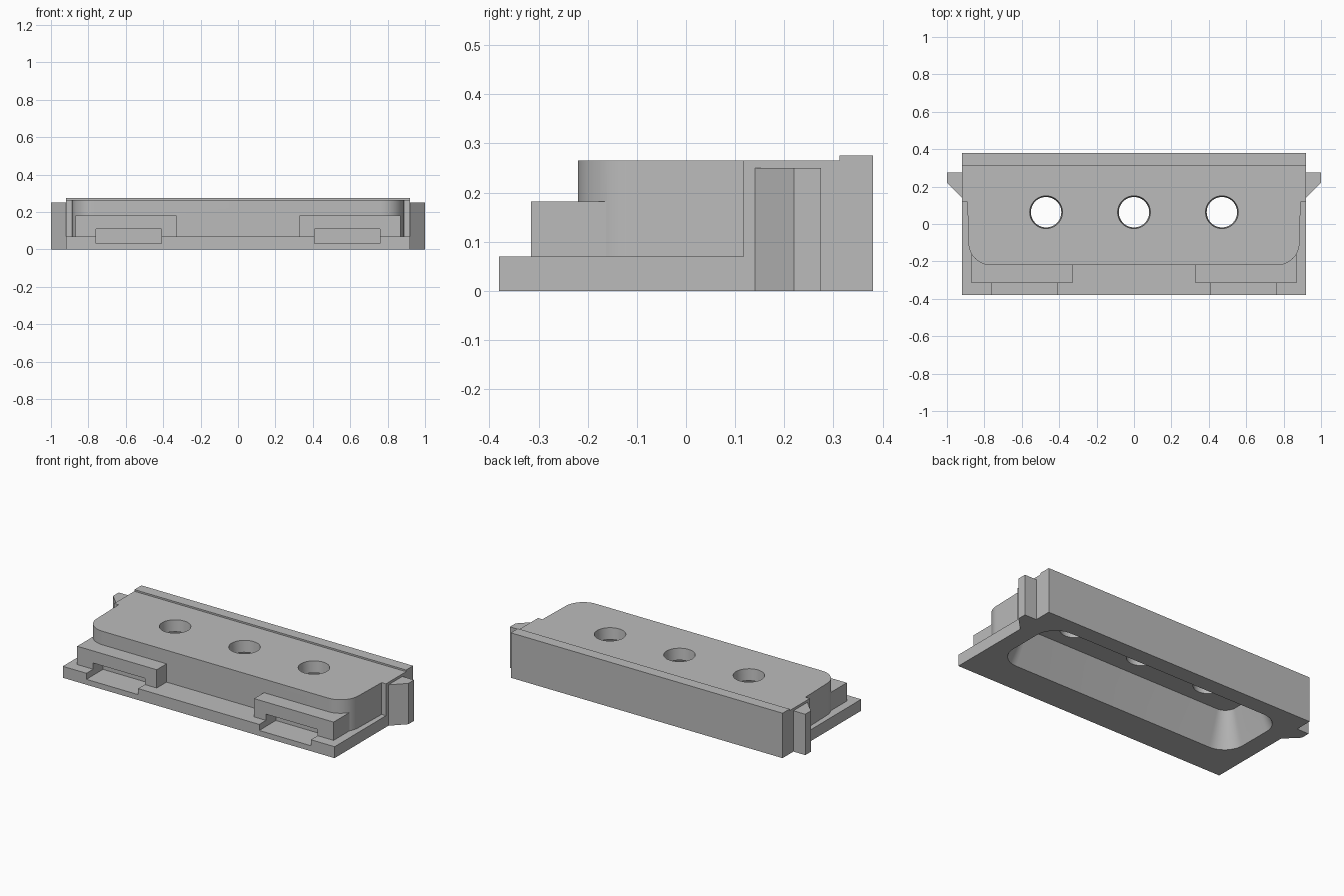
import bpy
from math import cos, sin, pi, radians

cube = bpy.data.objects.get("Cube")
if cube:
    bpy.data.objects.remove(cube, do_unlink=True)

grey = bpy.data.materials.new("plain_grey")
grey.use_nodes = True
colour = (0.5, 0.5, 0.5, 1)
grey.diffuse_color = colour
grey.node_tree.nodes["Principled BSDF"].inputs["Base Color"].default_value = colour


def loft(name, bottom, top, z0, z1):
    """Solid between two matching counter-clockwise outlines."""
    n = len(bottom)
    verts = [(x, y, z0) for x, y in bottom] + [(x, y, z1) for x, y in top]
    faces = [tuple(reversed(range(n))), tuple(range(n, 2 * n))]
    faces += [(i, (i + 1) % n, (i + 1) % n + n, i + n) for i in range(n)]
    mesh = bpy.data.meshes.new(name)
    mesh.from_pydata(verts, [], faces)
    mesh.materials.append(grey)
    obj = bpy.data.objects.new(name, mesh)
    bpy.context.collection.objects.link(obj)
    return obj


def box(name, x0, x1, y0, y1, z0, z1):
    outline = [(x0, y0), (x1, y0), (x1, y1), (x0, y1)]
    return loft(name, outline, outline, z0, z1)


def arc(cx, cy, r, start, end, steps=12):
    angles = [start + (end - start) * i / steps for i in range(steps + 1)]
    return [(cx + r * cos(radians(a)), cy + r * sin(radians(a))) for a in angles]


def rounded_rect(hx, y0, y1, r):
    return (arc(-hx + r, y0 + r, r, 180, 270) + arc(hx - r, y0 + r, r, 270, 360)
            + arc(hx - r, y1 - r, r, 0, 90) + arc(-hx + r, y1 - r, r, 90, 180))


def combine(target, other, operation):
    mod = target.modifiers.new(operation.lower(), 'BOOLEAN')
    mod.operation = operation
    mod.solver = 'EXACT'
    mod.object = other
    bpy.context.view_layer.objects.active = target
    bpy.ops.object.modifier_apply(modifier=mod.name)


def absorb(target, other, operation):
    combine(target, other, operation)
    bpy.data.objects.remove(other, do_unlink=True)


# Main housing: flat base, round-cornered upper body, wider rear block and rail
housing = box("housing", -0.92, 0.92, -0.38, 0.38, 0, 0.07)
r = 0.12
upper = (arc(-0.885 + r, -0.22 + r, r, 180, 270) + arc(0.885 - r, -0.22 + r, r, 270, 360)
         + [(0.893, 0.2), (-0.893, 0.2)])
absorb(housing, loft("upper", upper, upper, 0.03, 0.265), 'UNION')
absorb(housing, box("rear", -0.92, 0.92, 0.117, 0.38, 0, 0.265), 'UNION')
absorb(housing, box("rail", -0.92, 0.92, 0.312, 0.38, 0.2, 0.275), 'UNION')

# Front clip blocks wrap the front corners
for side in (-1, 1):
    x0, x1 = sorted((side * 0.33, side * 0.868))
    absorb(housing, box("clip", x0, x1, -0.315, -0.14, 0.05, 0.182), 'UNION')

# Wedge lugs on both ends
lug = [(0.9, 0.12), (1, 0.22), (1, 0.275), (0.9, 0.275)]
mirrored = [(-x, y) for x, y in reversed(lug)]
absorb(housing, loft("lug", lug, lug, 0, 0.25), 'UNION')
absorb(housing, loft("lug", mirrored, mirrored, 0, 0.25), 'UNION')

# Slots under the clips
for side in (-1, 1):
    x0, x1 = sorted((side * 0.41, side * 0.76))
    absorb(housing, box("slot", x0, x1, -0.5, -0.22, 0.033, 0.108), 'DIFFERENCE')

# Tapered hollow underneath
absorb(housing, loft("hollow", rounded_rect(0.81, -0.18, 0.28, 0.13),
                     rounded_rect(0.735, -0.095, 0.205, 0.07), 0, 0.195), 'DIFFERENCE')

# Three slightly flared holes through the top
for x in (-0.47, 0, 0.47):
    hole = loft("hole", arc(x, 0.063, 0.079, 0, 352.5, 47),
                arc(x, 0.063, 0.088, 0, 352.5, 47), 0.17, 0.27)
    absorb(housing, hole, 'DIFFERENCE')

# Smooth the curved walls, keep the edges sharp
bpy.ops.object.select_all(action='DESELECT')
housing.select_set(True)
bpy.context.view_layer.objects.active = housing
bpy.ops.object.shade_smooth_by_angle(angle=radians(25))
